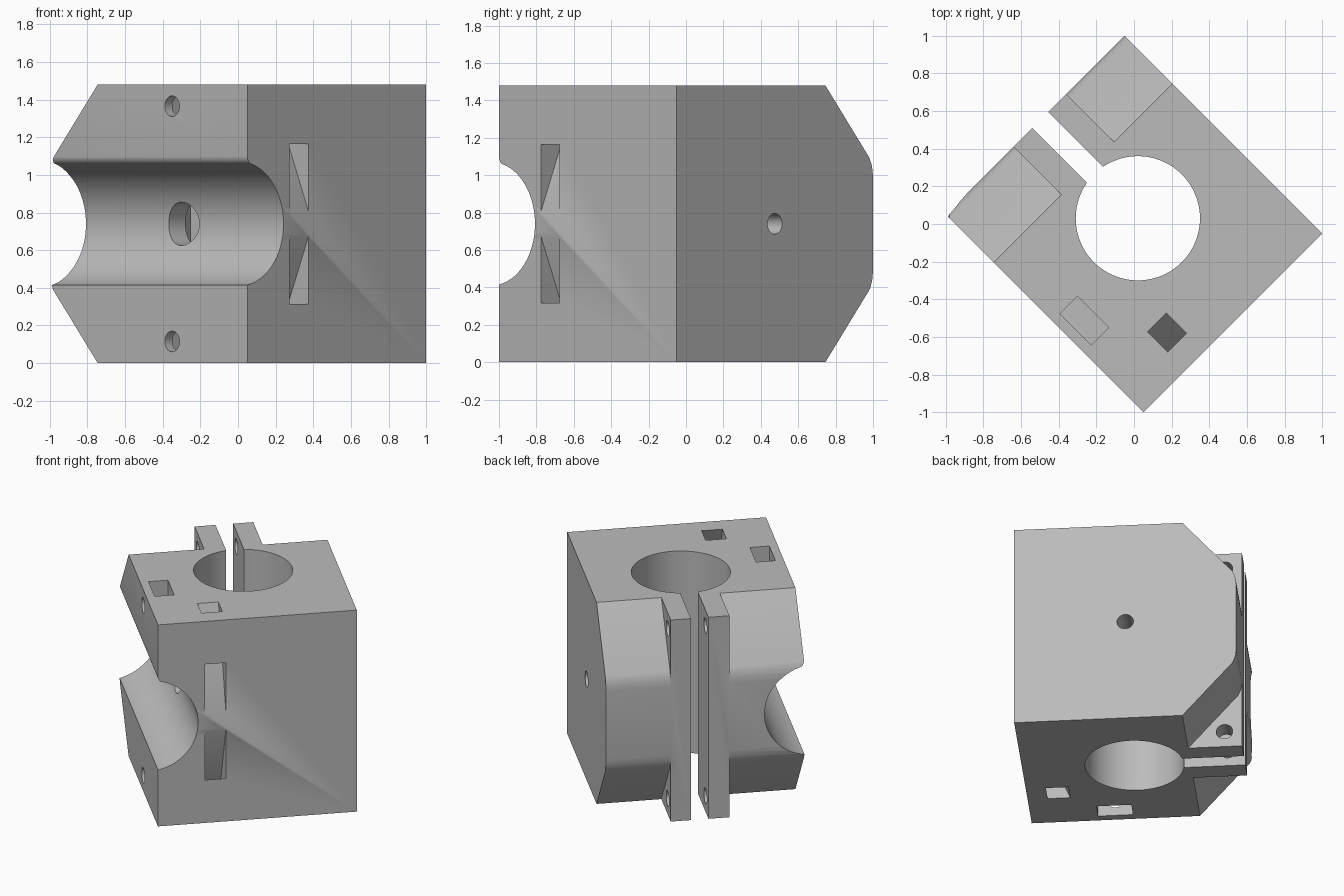
import bpy, bmesh, math
from mathutils import Matrix, Vector

if "Cube" in bpy.data.objects:
    bpy.data.objects.remove(bpy.data.objects["Cube"])

H = 1.48            # block height
MID = H / 2
A, B = 0.672, 0.742  # half sizes in the block's own axes
BORE = 0.33
HOLE = 0.055

grey = bpy.data.materials.new("plain_grey")
grey.use_nodes = True
grey.diffuse_color = (0.5, 0.5, 0.5, 1)
grey.node_tree.nodes["Principled BSDF"].inputs["Base Color"].default_value = (0.5, 0.5, 0.5, 1)


def make(name, bm):
    bmesh.ops.recalc_face_normals(bm, faces=bm.faces)
    mesh = bpy.data.meshes.new(name)
    bm.to_mesh(mesh)
    bm.free()
    mesh.materials.append(grey)
    obj = bpy.data.objects.new(name, mesh)
    bpy.context.scene.collection.objects.link(obj)
    return obj


def box(name, x, y, z):
    bm = bmesh.new()
    size = [r[1] - r[0] for r in (x, y, z)]
    mid = [(r[1] + r[0]) / 2 for r in (x, y, z)]
    bmesh.ops.create_cube(bm, size=1, matrix=Matrix.Translation(mid) @ Matrix.Diagonal((*size, 1)))
    return make(name, bm)


def prism_x(name, x, yz):
    """Extrude a y-z outline along x."""
    bm = bmesh.new()
    face = bm.faces.new([bm.verts.new((x[0], y, z)) for y, z in yz])
    new = bmesh.ops.extrude_face_region(bm, geom=[face])["geom"]
    bmesh.ops.translate(bm, vec=(x[1] - x[0], 0, 0),
                        verts=[v for v in new if isinstance(v, bmesh.types.BMVert)])
    return make(name, bm)


def rod(name, start, end, radius, sides=32):
    start, end = Vector(start), Vector(end)
    turn = (end - start).to_track_quat("Z", "Y").to_matrix().to_4x4()
    bm = bmesh.new()
    bmesh.ops.create_cone(bm, cap_ends=True, segments=sides, radius1=radius, radius2=radius,
                          depth=(end - start).length,
                          matrix=Matrix.Translation((start + end) / 2) @ turn)
    return make(name, bm)


def flip(yz):
    """Mirror an outline about mid height."""
    return [(y, H - z) for y, z in yz]


block = box("clamp_block", (-A, A), (-B, B), (0, H))
cutters = []

# Sloped back shoulders on both sides of the clamp tabs
shoulder = [(0.279, 1.6), (0.382, H), (0.715, 1.093), (0.73, 1.06), (0.738, 1.03),
            (B + 0.001, 0.98), (0.9, 0.98), (0.9, 1.6)]
for x in ((-0.9, -0.162), (0.234, 0.9)):
    for outline in (shoulder, flip(shoulder)):
        cutters.append(prism_x("shoulder_cutter", x, outline))

# Upright bore with the clamping slit
cutters.append(rod("upright_bore", (0.036, 0.007, -0.2), (0.036, 0.007, 1.7), BORE, 96))
cutters.append(box("clamp_slit", (-0.021, 0.098), (0.1, 1), (-0.2, 1.7)))

# Open horizontal bore, with a rounded upper lip
cutters.append(rod("side_bore", (-0.73, -1, MID), (-0.73, 1, MID), BORE, 96))
bm = bmesh.new()
lip = [(-0.8, 1.1)]
for i in range(7):
    t = math.radians(i * 13)
    lip.append((-A + 0.04 * (1 - math.cos(t)), 1.1 - 0.045 * math.sin(t)))
lip += [(-0.66, 1.0), (-0.8, 1.0)]
face = bm.faces.new([bm.verts.new((x, -1, z)) for x, z in lip])
new = bmesh.ops.extrude_face_region(bm, geom=[face])["geom"]
bmesh.ops.translate(bm, vec=(0, 2, 0), verts=[v for v in new if isinstance(v, bmesh.types.BMVert)])
cutters.append(make("lip_cutter", bm))

# Link hole between the bores and the access hole opposite
cutters.append(rod("link_hole", (-0.6, 0.005, MID), (0, 0.005, MID), 0.115, 48))
cutters.append(rod("access_hole", (0.1, 0, MID), (0.9, 0, MID), HOLE))

# Slanted tie channels from the end faces to the front
k = 0.272 / 0.64
channel = [(-0.456 + 0.1 * k, H + 0.1), (-0.608 + 0.1 * k, H + 0.1),
           (-0.608 - 0.5 * k, H - 0.5), (-0.456 - 0.86 * k, H - 0.86)]
for outline in (channel, flip(channel)):
    cutters.append(prism_x("tie_channel", (-0.354, -0.213), outline))

# Nut pockets, side screw holes and tab screw holes, top and bottom
for z, pocket in ((1.365, (1.24, 1.7)), (H - 1.365, (-0.2, H - 1.24))):
    cutters.append(box("nut_pocket", (-0.615, -0.484), (-0.293, -0.06), pocket))
    cutters.append(rod("side_screw_hole", (-0.9, -0.177, z), (-0.4, -0.177, z), HOLE))
    cutters.append(rod("tab_screw_hole", (-0.4, 0.625, z), (0.5, 0.625, z), HOLE))

for cutter in cutters:
    cutter.hide_render = True
    mod = block.modifiers.new(cutter.name, "BOOLEAN")
    mod.operation = "DIFFERENCE"
    mod.solver = "EXACT"
    mod.object = cutter

# Bake the cuts, then drop the cutters
bpy.context.view_layer.update()
result = bpy.data.meshes.new_from_object(block.evaluated_get(bpy.context.evaluated_depsgraph_get()))
block.modifiers.clear()
block.data = result
for cutter in cutters:
    bpy.data.objects.remove(cutter)
result.materials.clear()
result.materials.append(grey)
result.polygons.foreach_set("material_index", [0] * len(result.polygons))

# Stand the block on its diagonal
result.transform(Matrix.Rotation(math.radians(45), 4, "Z"))
bpy.ops.object.select_all(action="DESELECT")
block.select_set(True)
bpy.context.view_layer.objects.active = block
bpy.ops.object.shade_smooth_by_angle(angle=math.radians(25))
